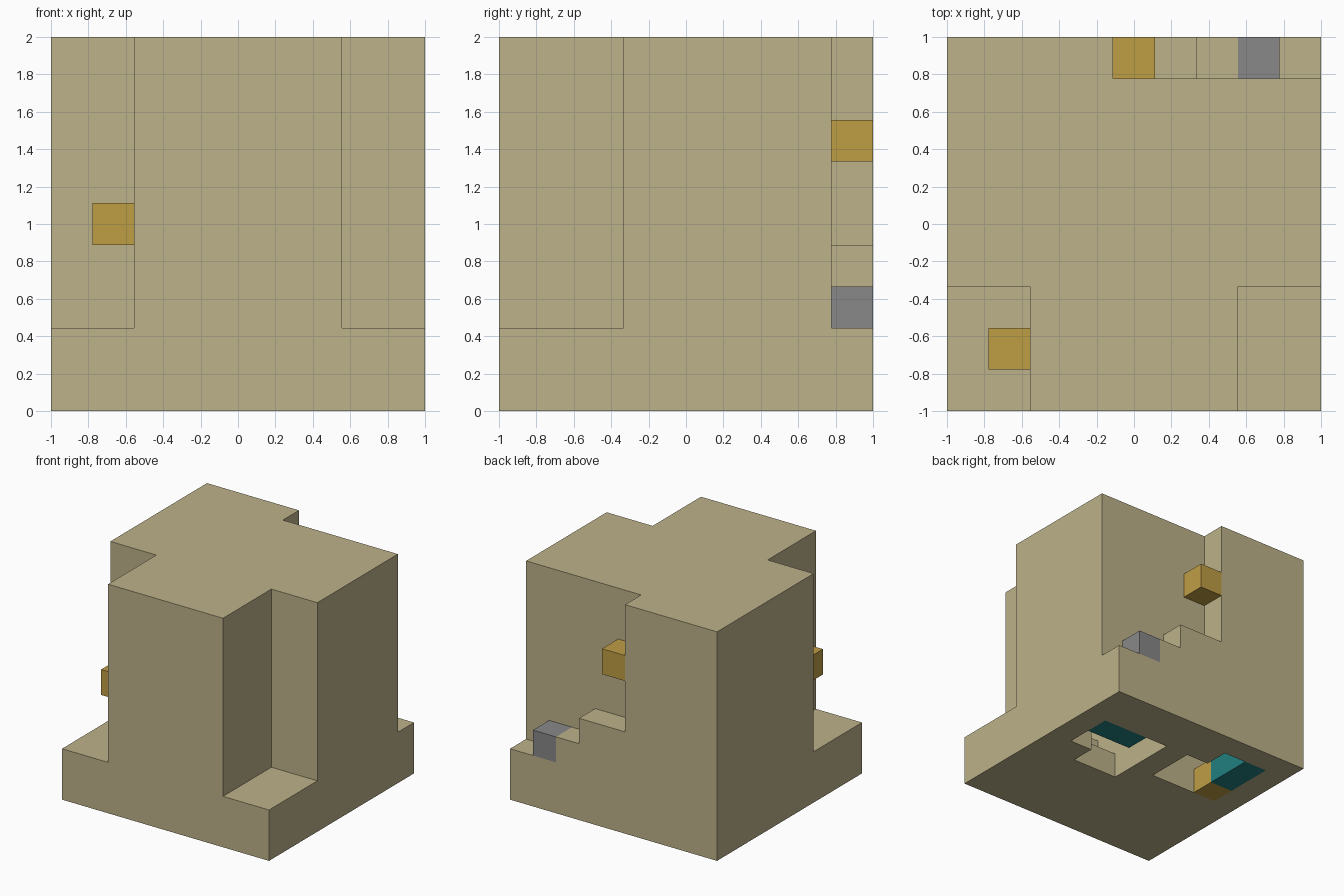
import bpy
import bmesh
from itertools import product
from mathutils import Vector

N = 9                 # blocks along each side
C = 2 / N             # block size


def remove_default_cube():
    cube = bpy.data.objects.get("Cube")
    if cube:
        bpy.data.objects.remove(cube, do_unlink=True)


def material(name, rgb):
    mat = bpy.data.materials.new(name)
    mat.use_nodes = True
    mat.diffuse_color = (*rgb, 1)
    bsdf = mat.node_tree.nodes["Principled BSDF"]
    bsdf.inputs["Base Color"].default_value = (*rgb, 1)
    bsdf.inputs["Roughness"].default_value = 0.9
    return mat


def box(x0, x1, y0, y1, z0, z1):
    """All block cells in an inclusive range."""
    return set(product(range(x0, x1 + 1), range(y0, y1 + 1), range(z0, z1 + 1)))


def build(name, cells, occupied, mat):
    """Mesh the exposed sides of a group of cells and merge flat areas."""
    bm = bmesh.new()
    for cell in cells:
        for axis, sign in product(range(3), (-1, 1)):
            near = list(cell)
            near[axis] += sign
            if tuple(near) in occupied:
                continue
            n, u, v = Vector(), Vector(), Vector()
            n[axis] = sign / 2
            u[(axis + 1) % 3] = sign / 2
            v[(axis + 2) % 3] = 1 / 2
            mid = Vector(cell) + Vector((.5, .5, .5)) + n
            corners = (mid - u - v, mid + u - v, mid + u + v, mid - u + v)
            bm.faces.new([bm.verts.new((p.x * C - 1, p.y * C - 1, p.z * C)) for p in corners])
    bmesh.ops.remove_doubles(bm, verts=bm.verts, dist=0.001)
    bmesh.ops.dissolve_limit(bm, angle_limit=0.01, verts=bm.verts, edges=bm.edges)
    mesh = bpy.data.meshes.new(name)
    bm.to_mesh(mesh)
    bm.free()
    mesh.materials.append(mat)
    obj = bpy.data.objects.new(name, mesh)
    bpy.context.collection.objects.link(obj)


remove_default_cube()
sand = material("sand", (0.509, 0.445, 0.254))
ochre = material("ochre", (0.521, 0.337, 0.060))
grey = material("grey", (0.246, 0.246, 0.246))
teal = material("teal", (0.016, 0.212, 0.216))

# Main body, carved from a solid cube
body = box(0, 8, 0, 8, 0, 8)

# Front corner notches
body -= box(0, 1, 0, 2, 2, 8) | box(7, 8, 0, 2, 2, 8)

# Stepped notch in the back
body -= box(7, 8, 8, 8, 2, 8) | box(6, 6, 8, 8, 3, 8) | box(4, 5, 8, 8, 4, 8)

# Left hollow in the underside, stepping inward as it rises
body -= box(5, 7, 5, 6, 0, 0) | box(5, 6, 4, 4, 0, 0)
body -= box(5, 7, 3, 6, 1, 1) | box(5, 6, 3, 6, 2, 2) | box(5, 5, 2, 2, 2, 2)

# Right hollow in the underside
body -= box(2, 3, 5, 6, 0, 0) | box(2, 2, 7, 7, 0, 0) | box(1, 3, 5, 7, 1, 1)

# Coloured blocks
blocks = {
    "front_ochre_block": (box(1, 1, 1, 1, 4, 4), ochre),
    "back_ochre_block": (box(4, 4, 8, 8, 6, 6), ochre),
    "back_grey_block": (box(7, 7, 8, 8, 2, 2), grey),
    "underside_ochre_block": (box(1, 1, 5, 5, 0, 0), ochre),
    "underside_right_teal_bar": (box(1, 1, 6, 7, 0, 0), teal),
    "underside_left_teal_bar": (box(6, 7, 6, 6, 0, 0), teal),
}
for cells, _ in blocks.values():
    body -= cells
occupied = body.union(*(cells for cells, _ in blocks.values()))

build("body", body, occupied, sand)
for name, (cells, mat) in blocks.items():
    build(name, cells, occupied, mat)
